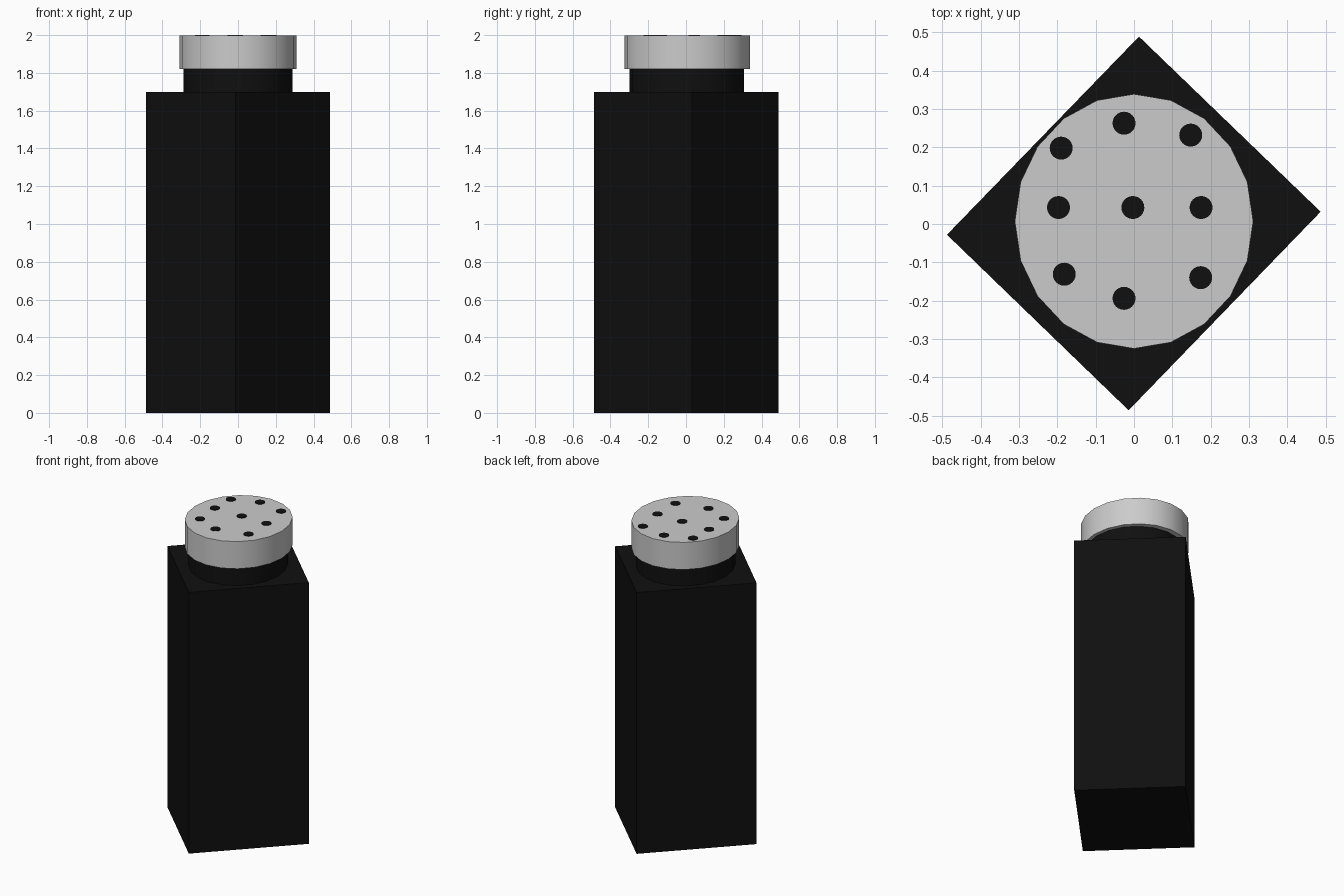
import bpy, math

if "Cube" in bpy.data.objects:
    bpy.data.objects.remove(bpy.data.objects["Cube"])

black = bpy.data.materials.new("black")
black.diffuse_color = (0.005, 0.005, 0.005, 1)
black.use_nodes = True
black.node_tree.nodes["Principled BSDF"].inputs["Base Color"].default_value = black.diffuse_color


def drum(name, sides, rx, ry, y, z0, z1, x=0.0, mat=None, spin=0.0):
    """Upright prism between heights z0 and z1."""
    bpy.ops.mesh.primitive_cylinder_add(vertices=sides, radius=1, depth=1,
                                        location=(x, y, (z0 + z1) / 2),
                                        rotation=(0, 0, spin))
    ob = bpy.context.object
    ob.name = name
    ob.scale = (rx, ry, z1 - z0)
    bpy.ops.object.transform_apply(location=False, rotation=True, scale=True)
    if mat:
        ob.data.materials.append(mat)
    if sides > 4:
        bpy.ops.object.shade_smooth_by_angle(angle=math.radians(30))
    return ob


# Square body, standing almost cornerwise to the front
body = drum("body", 4, 1, 1, 0, 0, 1.70, mat=black)
corners = [(0.013, 0.489), (0.487, 0.032), (-0.014, -0.486), (-0.488, -0.028)]
for v in body.data.vertices:
    # snap each corner to the measured, slightly turned plan
    v.co.x, v.co.y = min(corners, key=lambda c: (c[0] - v.co.x) ** 2 + (c[1] - v.co.y) ** 2)

# Neck and shaker cap
drum("neck", 20, 0.288, 0.303, 0.003, 1.70, 1.82, mat=black)
drum("cap", 20, 0.311, 0.332, 0.007, 1.82, 1.997)

# Shaker holes, thin dark discs on the cap
holes = [(-0.026, 0.263), (0.148, 0.232), (-0.190, 0.198),
         (-0.197, 0.043), (-0.003, 0.043), (0.175, 0.043),
         (-0.182, -0.131), (-0.026, -0.194), (0.174, -0.140)]
for i, (x, y) in enumerate(holes, 1):
    drum(f"shaker_hole_{i}", 24, 0.03, 0.03, y, 1.99, 2.0, x=x, mat=black)
